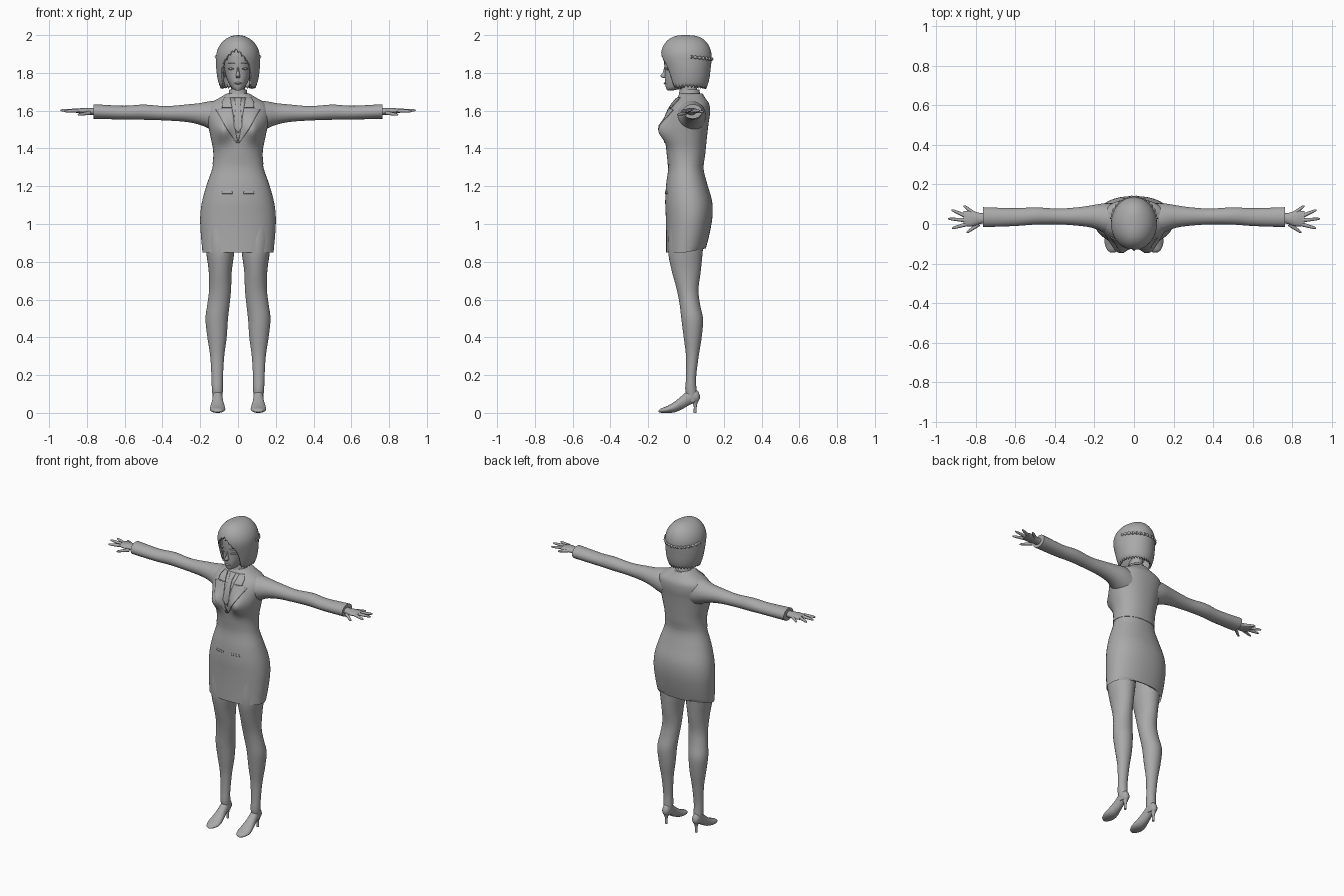
import bpy, bmesh, math
from mathutils import Vector

if "Cube" in bpy.data.objects:
    bpy.data.objects.remove(bpy.data.objects["Cube"])

grey = bpy.data.materials.new("plain_grey")
grey.diffuse_color = (0.4, 0.4, 0.4, 1)
grey.use_nodes = True
grey.node_tree.nodes["Principled BSDF"].inputs["Base Color"].default_value = grey.diffuse_color


def make(name, verts, faces, mirror=False, thick=0, angle=50):
    me = bpy.data.meshes.new(name)
    me.from_pydata(verts, [], faces)
    bm = bmesh.new()
    bm.from_mesh(me)
    bmesh.ops.recalc_face_normals(bm, faces=bm.faces)
    bm.to_mesh(me)
    bm.free()
    ob = bpy.data.objects.new(name, me)
    bpy.context.collection.objects.link(ob)
    me.materials.append(grey)
    bpy.ops.object.select_all(action='DESELECT')
    ob.select_set(True)
    bpy.context.view_layer.objects.active = ob
    bpy.ops.object.shade_smooth_by_angle(angle=math.radians(angle))
    if thick:
        m = ob.modifiers.new("thickness", 'SOLIDIFY')
        m.thickness, m.offset = thick, -1
    if mirror:
        ob.modifiers.new("mirror", 'MIRROR').use_mirror_merge = False
    return ob


def grid_faces(rows, n, closed=True):
    return [(j * n + i, j * n + (i + 1) % n, (j + 1) * n + (i + 1) % n, (j + 1) * n + i)
            for j in range(rows - 1) for i in range(n if closed else n - 1)]


def sample(table, t):
    """Smooth interpolation of the table columns at t."""
    k = max(0, min(len(table) - 2, sum(r[0] <= t for r in table) - 1))
    a, b = table[k], table[k + 1]
    p, q = table[max(k - 1, 0)], table[min(k + 2, len(table) - 1)]
    h = b[0] - a[0]
    s = max(0, min(1, (t - a[0]) / h))
    out = []
    for c in range(1, len(a)):
        m0, m1 = (b[c] - p[c]) / (b[0] - p[0]), (q[c] - a[c]) / (q[0] - a[0])
        out.append((2*s**3 - 3*s*s + 1) * a[c] + (s**3 - 2*s*s + s) * h * m0
                   + (3*s*s - 2*s**3) * b[c] + (s**3 - s*s) * h * m1)
    return out


def power(v, p):
    return math.copysign(abs(v) ** p, v)


def loft(name, table, axis='z', steps=24, n=32, caps=(1, 1), p=2.0, lo=None, hi=None,
         grow=0, shift=None, **kw):
    """Table rows: position along the axis, then the two bounds of each cross axis."""
    lo = table[0][0] if lo is None else lo
    hi = table[-1][0] if hi is None else hi
    verts = []
    for j in range(steps + 1):
        t = lo + (hi - lo) * j / steps
        u0, u1, v0, v1 = sample(table, t)
        for i in range(n):
            a = 2 * math.pi * i / n
            u = (u0 + u1) / 2 + ((u1 - u0) / 2 + grow) * power(math.cos(a), 2 / p)
            v = (v0 + v1) / 2 + ((v1 - v0) / 2 + grow) * power(math.sin(a), 2 / p)
            co = {'z': (u, v, t), 'x': (t, u, v), 'y': (u, t, v)}[axis]
            verts.append(shift(*co) if shift else co)
    faces = grid_faces(steps + 1, n)
    if caps[0]:
        faces.append(tuple(range(n)))
    if caps[1]:
        faces.append(tuple(range(steps * n, (steps + 1) * n)))
    return make(name, verts, faces, **kw)


def tube(name, pts, radii, n=10, **kw):
    pts = [Vector(q) for q in pts]
    verts = []
    for k, (c, r) in enumerate(zip(pts, radii)):
        d = (pts[min(k + 1, len(pts) - 1)] - pts[max(k - 1, 0)]).normalized()
        s = d.cross(Vector((0, 0, 1))).normalized()
        w = s.cross(d)
        verts += [c + r * (s * math.cos(2*math.pi*i/n) + w * math.sin(2*math.pi*i/n)) for i in range(n)]
    faces = grid_faces(len(pts), n) + [tuple(range(n)), tuple(range(len(verts) - n, len(verts)))]
    return make(name, verts, faces, **kw)


# Torso outline shared by the jacket and the skirt
P = 2.2
body = [(z, -w, w, f, b) for z, w, f, b in [
    (.85, .188, -.105, .1), (.95, .197, -.105, .125), (1.04, .2, -.107, .14), (1.12, .19, -.11, .138),
    (1.21, .165, -.105, .113), (1.3, .135, -.094, .092), (1.38, .128, -.1, .1), (1.46, .142, -.108, .108),
    (1.53, .157, -.11, .116), (1.59, .165, -.095, .124), (1.635, .15, -.07, .12), (1.665, .1, -.045, .1),
    (1.69, .058, -.032, .085)]]


def bust(x, y, z):
    if y < 0:
        g = math.exp(-((abs(x) - .08) / .045) ** 2 - ((z - 1.495) / .058) ** 2)
        y -= .046 * g * min(1, -y / .05)
    return x, y, z


def front(x, z):
    x0, x1, f, b = sample(body, z)
    y = (f + b) / 2 - (b - f) / 2 * max(0, 1 - abs(x / x1) ** P) ** (1 / P)
    return bust(x, y, z)[1]


loft("skirt", body, lo=.85, hi=1.33, n=64, p=P, caps=(0, 1),
     shift=lambda x, y, z: (x, y, z + (.02 * max(0, y / .1) if z < .86 else 0)))
loft("jacket", body, lo=1.315, hi=1.69, n=64, steps=32, p=P, grow=.003, shift=bust)


def plate(name, rows, off, mirror=True, n=8):
    """Thin cloth piece laid on the chest; rows are x start, x end, z."""
    fine = []
    for (a0, b0, z0), (a1, b1, z1) in zip(rows, rows[1:]):
        fine += [(a0 + (a1-a0)*s/4, b0 + (b1-b0)*s/4, z0 + (z1-z0)*s/4) for s in range(4)]
    fine.append(rows[-1])
    verts = []
    for a, b, z in fine:
        for i in range(n):
            x = a + (b - a) * i / (n - 1)
            verts.append((x, front(x, z) - off, z))
    make(name, verts, grid_faces(len(fine), n, False), mirror=mirror, thick=.006)


# Jacket lapels, shirt front, tie and pockets
plate("lapel", [(.002, .008, 1.43), (.014, .055, 1.5), (.026, .105, 1.585), (.03, .118, 1.605),
                (.031, .08, 1.612)], .009)
plate("lapel_collar", [(.031, .085, 1.617), (.038, .085, 1.645), (.042, .07, 1.67)], .011)
plate("shirt_front", [(-.002, .002, 1.44), (-.022, .022, 1.52), (-.04, .04, 1.67)], .005, False)
plate("tie", [(-.003, .003, 1.485), (-.022, .022, 1.515), (-.012, .012, 1.635),
              (-.018, .018, 1.668)], .01, False)
plate("pocket_trim", [(.03, .085, 1.16), (.03, .085, 1.172)], .003)

# Neck and shirt collar
loft("neck", [(1.64, -.05, .05, -.03, .08), (1.7, -.038, .038, -.03, .06), (1.77, -.04, .04, -.03, .065)])
loft("shirt_collar", [(1.665, -.06, .06, -.04, .088), (1.69, -.05, .05, -.037, .075),
                      (1.712, -.046, .046, -.034, .07)], caps=(0, 0), thick=.006)

# Sleeves
loft("sleeve", [(.1, -.06, .105, 1.48, 1.655), (.15, -.045, .105, 1.503, 1.65),
                (.2, -.022, .097, 1.525, 1.64), (.27, -.01, .086, 1.54, 1.633),
                (.38, -.002, .078, 1.548, 1.624), (.5, -.003, .084, 1.552, 1.632),
                (.6, -.01, .08, 1.553, 1.626), (.765, -.016, .085, 1.557, 1.634)], 'x', mirror=True)

# Hands with spread fingers
loft("palm", [(.74, .005, .055, 1.575, 1.617), (.78, .0, .056, 1.578, 1.614),
              (.82, -.012, .066, 1.583, 1.614), (.862, -.01, .066, 1.59, 1.609)], 'x', steps=10, n=20, mirror=True)
for finger, base, tip in [("thumb", (.785, -.001, 1.588), (.848, -.045, 1.578)),
                          ("index_finger", (.85, -.002, 1.6), (.922, -.022, 1.597)),
                          ("middle_finger", (.853, .019, 1.601), (.942, .027, 1.602)),
                          ("ring_finger", (.85, .04, 1.6), (.924, .072, 1.599)),
                          ("little_finger", (.812, .055, 1.597), (.862, .093, 1.594))]:
    a, b = Vector(base), Vector(tip)
    tube(finger, [a.lerp(b, t) for t in (0, .5, .85, .96, 1)], [.0105, .0085, .0065, .0045, .001], mirror=True)

# Legs
loft("leg", [(.06, .085, .13, .01, .06), (.12, .08, .138, -.004, .056), (.18, .08, .14, 0, .053),
             (.3, .073, .147, 0, .067), (.4, .06, .162, -.012, .083), (.5, .053, .172, -.025, .09),
             (.57, .045, .163, -.033, .075), (.65, .037, .153, -.048, .066), (.75, .033, .155, -.075, .078),
             (.85, .02, .168, -.094, .088), (1, .01, .18, -.09, .1)], steps=40, mirror=True)

# High-heeled shoes
loft("shoe", [(-.145, .098, .118, .004, .012), (-.135, .083, .133, .001, .022), (-.1, .068, .148, 0, .036),
              (-.06, .07, .146, .003, .06), (-.02, .078, .138, .02, .092), (.02, .082, .134, .043, .125),
              (.05, .084, .132, .053, .125), (.066, .09, .126, .06, .112), (.073, .1, .116, .075, .095)],
     'y', n=24, mirror=True)
loft("shoe_heel", [(0, .1, .116, .04, .056), (.04, .099, .117, .04, .058), (.075, .088, .128, .025, .07)],
     steps=8, n=16, mirror=True)

# Face
loft("head", [(1.707, -.012, .012, -.098, -.07), (1.715, -.028, .028, -.104, -.02), (1.74, -.046, .046, -.11, .04),
              (1.77, -.06, .06, -.112, .07), (1.81, -.07, .07, -.112, .09), (1.86, -.076, .076, -.116, .1),
              (1.92, -.072, .072, -.11, .1), (1.96, -.045, .045, -.07, .07)], p=2.2, n=48)
loft("nose", [(1.772, -.009, .009, -.119, -.09), (1.782, -.012, .012, -.136, -.09),
              (1.8, -.008, .008, -.124, -.09), (1.84, -.005, .005, -.113, -.09)], steps=12, n=16)
loft("lips", [(-.02, -.112, -.09, 1.744, 1.746), (0, -.119, -.09, 1.737, 1.753),
              (.02, -.112, -.09, 1.744, 1.746)], 'x', steps=10, n=12)
for part, z, h, y in [("eye", 1.822, .008, -.107), ("eyebrow", 1.851, .003, -.112)]:
    loft(part, [(.014, y - .002, y + .03, z - .001, z + .001), (.034, y - .002, y + .03, z - h, z + h),
                (.054, y + .012, y + .03, z - .001, z + .001)], 'x', steps=10, n=12, mirror=True)
loft("ear", [(1.775, .066, .072, -.005, .01), (1.81, .066, .086, -.015, .025),
             (1.835, .066, .08, -.005, .025)], steps=8, n=12, mirror=True)

# Bobbed hair: crown to a ragged hem that opens around the face
outline = [(1.71, .09, -.085, .105), (1.76, .106, -.1, .122), (1.82, .115, -.115, .13),
           (1.88, .116, -.132, .136), (2, .116, -.135, .136)]


def hair(a, z, grow=0):
    w, f, b = sample(outline, z)
    s = math.sqrt(max(0, 1 - max(0, (z - 1.88) / .12) ** 2))
    r = (b - f) / 2 * s ** .72
    return ((w * s + grow) * math.sin(a), (f + b) / 2 - (r + grow) * math.cos(a), z)


def hem(a, i):
    d = abs((a + .12 + math.pi) % (2 * math.pi) - math.pi)
    levels = [(0, 1.925), (.25, 1.905), (.55, 1.865), (.72, 1.83), (.85, 1.73), (1.1, 1.722),
              (1.6, 1.728), (3.2, 1.722)]
    for (d0, z0), (d1, z1) in zip(levels, levels[1:]):
        if d <= d1:
            return z0 + (z1 - z0) * (d - d0) / (d1 - d0) + (.004 if i % 3 else -.008)
    return 1.722


n, rows = 96, 22
verts = []
for j in range(1, rows + 1):
    for i in range(n):
        a = 2 * math.pi * i / n
        verts.append(hair(a, 2 - (2 - hem(a, i)) * (j / rows) ** 1.7))
verts.append((0, 0, 2))
make("hair", verts, grid_faces(rows, n) + [(n * rows, i, (i + 1) % n) for i in range(n)], thick=.012)

# Braid around the back of the hair
arc = [1.75 + (2 * math.pi - 3.5) * k / 60 for k in range(61)]
tube("hair_braid", [hair(a, 1.885 - .012 * math.sin((a - 1.75) * 1.13)) for a in arc],
     [.007 + .003 * math.cos(k * 1.57) for k in range(61)], n=8)
